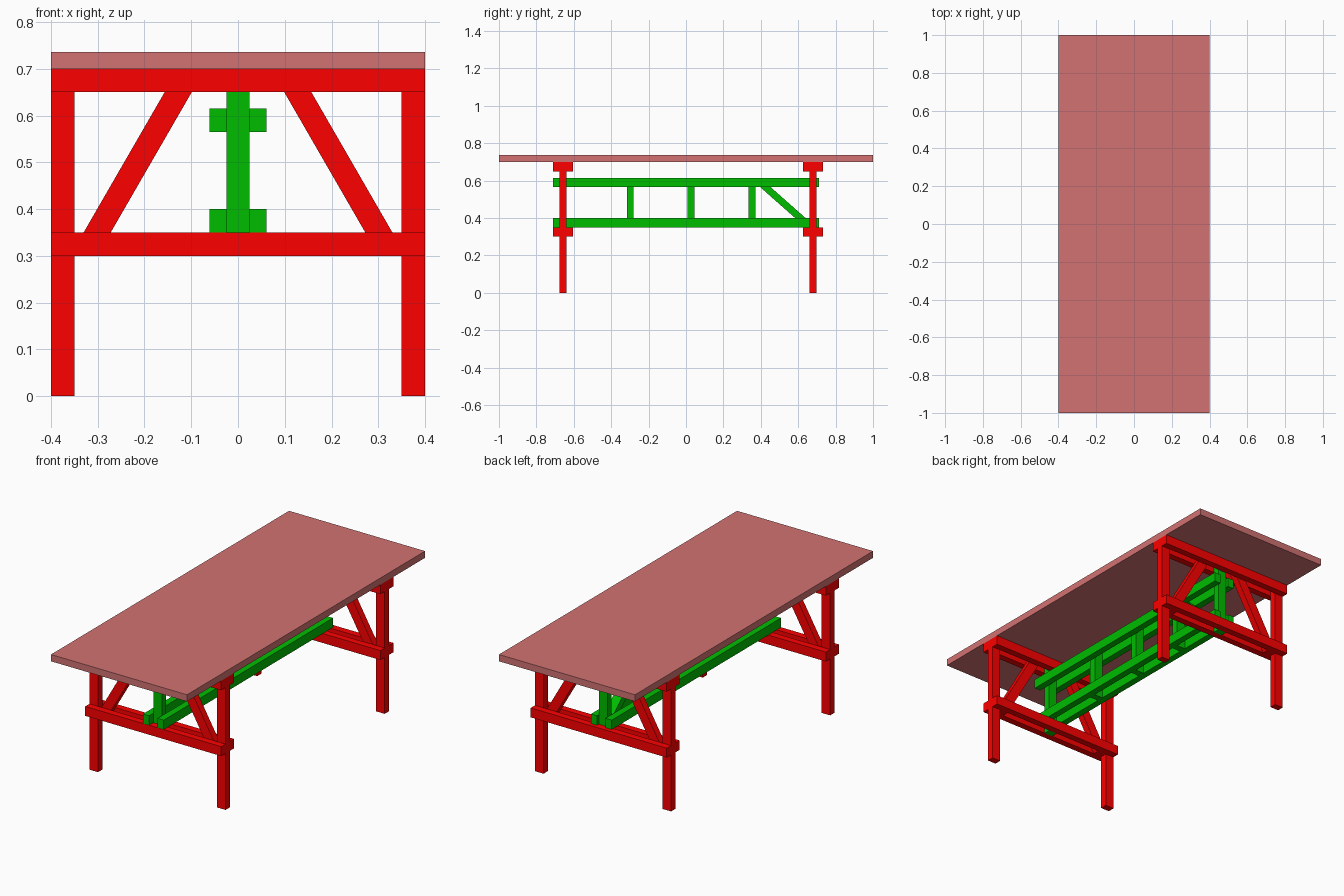
import bpy
from mathutils import Vector

if "Cube" in bpy.data.objects:
    bpy.data.objects.remove(bpy.data.objects["Cube"])

T = 0.036          # board thickness
W = 0.05           # board width


def material(name, rgb):
    m = bpy.data.materials.new(name)
    m.diffuse_color = (*rgb, 1)
    m.use_nodes = True
    m.node_tree.nodes["Principled BSDF"].inputs["Base Color"].default_value = m.diffuse_color
    return m


RED = material("red_paint", (1.0, 0.0, 0.0))
GREEN = material("green_paint", (0.0, 0.51, 0.0))
TOP = material("table_surface", (0.65, 0.17, 0.17))


def prism(name, bottom, top, mat):
    """Board between two matching horizontal quads; bottom and top are (x0, x1, y0, y1, z)."""
    verts = []
    for x0, x1, y0, y1, z in (bottom, top):
        verts += [(x0, y0, z), (x1, y0, z), (x1, y1, z), (x0, y1, z)]
    faces = [(3, 2, 1, 0), (4, 5, 6, 7)]
    faces += [(i, (i + 1) % 4, (i + 1) % 4 + 4, i + 4) for i in range(4)]
    centre = sum((Vector(v) for v in verts), Vector()) / 8
    mesh = bpy.data.meshes.new(name)
    mesh.from_pydata([Vector(v) - centre for v in verts], [], faces)
    mesh.materials.append(mat)
    obj = bpy.data.objects.new(name, mesh)
    obj.location = centre
    bpy.context.collection.objects.link(obj)
    return obj


def board(name, x, y, z, mat):
    return prism(name, (*x, *y, z[0]), (*x, *y, z[1]), mat)


def around(c, size):
    return (c - size / 2, c + size / 2)


# Table top
board("table_top", (-0.4, 0.4), (-1, 1), (0.70, 0.736), TOP)

# Two trestles: legs and braces clamped between paired beams
ENDS = {"front": -0.658, "back": 0.679}
for end, y in ENDS.items():
    mid = around(y, T)
    for side, s in (("left", -1), ("right", 1)):
        board(f"{end}_{side}_leg", around(s * 0.375, W), mid, (0, 0.70), RED)
        prism(f"{end}_{side}_brace",
              (*around(s * 0.330, 0.058), *mid, 0.30),
              (*around(s * 0.099, 0.058), *mid, 0.70), RED)
    for level, z in (("lower", 0.30), ("upper", 0.65)):
        for face, dy in (("outer", -T), ("inner", T)):
            offset = dy if y < 0 else -dy
            board(f"{end}_{level}_{face}_beam", (-0.4, 0.4),
                  around(y + offset, T), (z, z + W), RED)
    # Stretcher end post, held between the beams
    board(f"{end}_stretcher_post", around(0, W), mid, (0.30, 0.70), GREEN)

# Paired stretcher rails running lengthwise
for level, z in (("lower", 0.35), ("upper", 0.565)):
    for side, s in (("left", -1), ("right", 1)):
        board(f"{level}_{side}_rail", around(s * (W + T) / 2, T),
              (-0.711, 0.711), (z, z + W), GREEN)

# Intermediate posts between the rails
for i, y in enumerate((-0.298, 0.027, 0.353)):
    board(f"middle_post_{i + 1}", around(0, W), around(y, T), (0.35, 0.615), GREEN)

# Single diagonal brace in the last bay
prism("stretcher_diagonal",
      (*around(0, W), *around(0.668, 0.056), 0.35),
      (*around(0, W), *around(0.368, 0.056), 0.615), GREEN)
